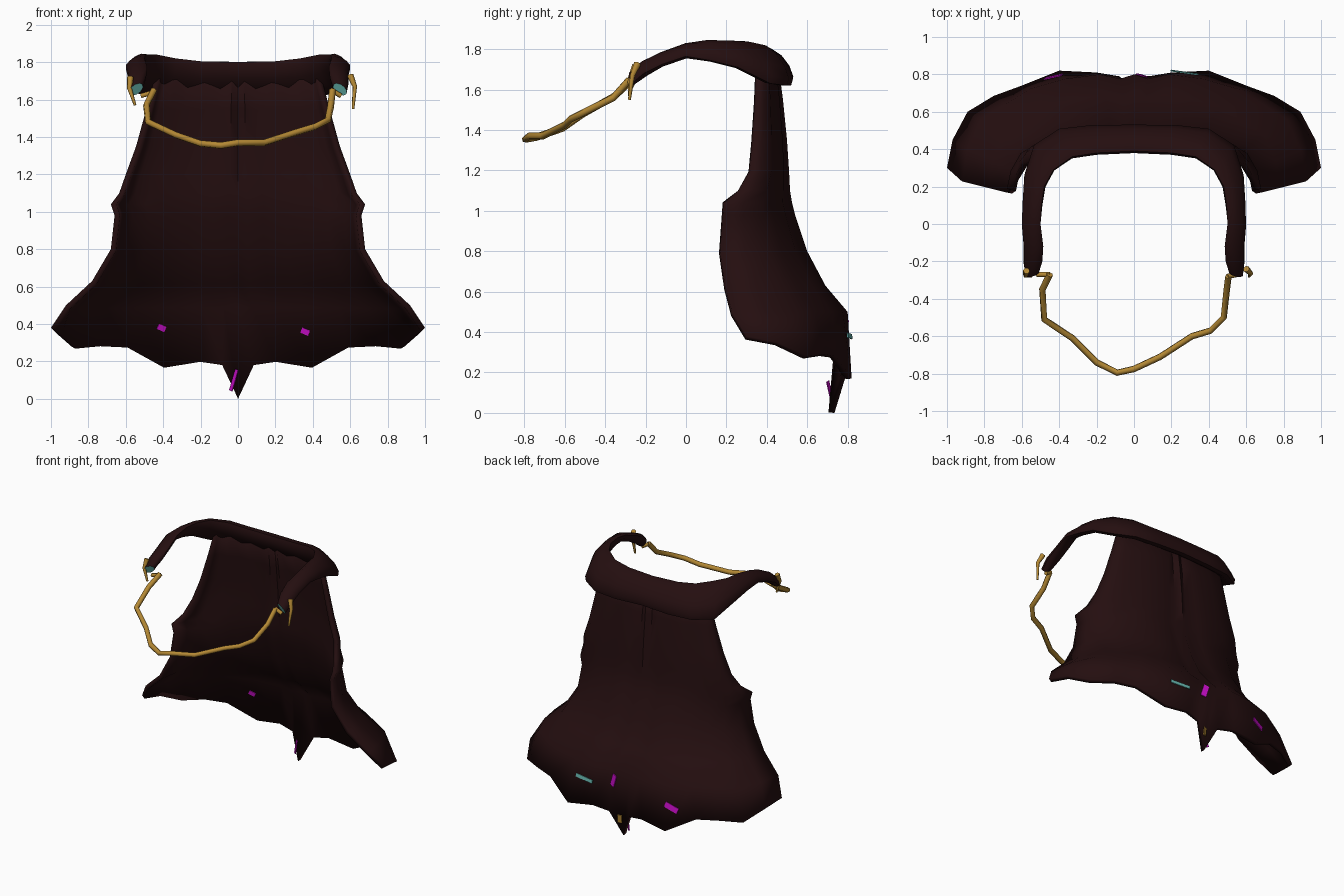
import bpy, bmesh, math
from mathutils import Vector
from mathutils.bvhtree import BVHTree

if "Cube" in bpy.data.objects:
    bpy.data.objects.remove(bpy.data.objects["Cube"])


def material(name, rgb):
    m = bpy.data.materials.new(name)
    m.diffuse_color = (*rgb, 1)
    m.use_nodes = True
    m.node_tree.nodes["Principled BSDF"].inputs["Base Color"].default_value = m.diffuse_color
    return m


CLOTH = material("dark maroon cloth", (0.018, 0.0045, 0.005))
GOLD = material("gold", (0.46, 0.25, 0.035))
TEAL = material("teal", (0.14, 0.48, 0.44))
MAGENTA = material("magenta", (0.55, 0.004, 0.55))


def add_object(name, verts, faces, mats, angle=50):
    me = bpy.data.meshes.new(name)
    me.from_pydata([tuple(v) for v in verts], [], faces)
    bm = bmesh.new()
    bm.from_mesh(me)
    bmesh.ops.recalc_face_normals(bm, faces=bm.faces)
    bm.to_mesh(me)
    bm.free()
    for m in mats:
        me.materials.append(m)
    ob = bpy.data.objects.new(name, me)
    bpy.context.collection.objects.link(ob)
    bpy.ops.object.select_all(action='DESELECT')
    ob.select_set(True)
    bpy.context.view_layer.objects.active = ob
    bpy.ops.object.shade_smooth_by_angle(angle=math.radians(angle))
    return ob


# Cape: U-shaped rows running down to a ragged hem
hem = [(0, .735, 0), (.08, .79, .18), (.2, .81, .2), (.4, .82, .17), (.6, .74, .28),
       (.75, .685, .29), (.89, .6, .28), (.97, .45, .35), (1, .3, .38)]
# height, half width, side y, back y
rows = [(1.78, .43, .37, .45), (1.55, .49, .36, .48), (1.35, .545, .345, .50),
        (1.2, .60, .33, .51), (1.1, .635, .27, .515), (1.04, .68, .20, .525),
        (.98, .66, .195, .54), (.8, .68, .18, .60), (.63, .78, .205, .69), (.5, .92, .24, .80)]
half = len(hem) - 1
verts = []
for z, w, ys, yb in rows:
    for i in range(-half, half + 1):
        hx, hy, _ = hem[abs(i)]
        f = min(1, (hy - .3) / .51) if abs(i) > 1 else 1
        ripple = .012 * math.cos(i * math.pi) if abs(i) < 6 else 0
        verts.append((math.copysign(hx, i) * w, ys + (yb - ys) * f - .012 + ripple, z))
for i in range(-half, half + 1):
    x, y, z = hem[abs(i)]
    verts.append((math.copysign(x, i), y, z))
n = 2 * half + 1
faces = [(r * n + c, (r + 1) * n + c, (r + 1) * n + c + 1, r * n + c + 1)
         for r in range(len(rows)) for c in range(n - 1)]
cape = add_object("cape", verts, faces, [CLOTH])
if cape.data.polygons[half].normal.y < 0:
    cape.data.flip_normals()
solid = cape.modifiers.new("thickness", 'SOLIDIFY')
solid.thickness = .03
solid.offset = -1

# Collar: flattened tube around the neck (inner edge, outer edge, half thickness)
stations = [((0, .39, 1.80), (0, .52, 1.63), .05), ((.2, .38, 1.805), (.22, .52, 1.62), .05),
            ((.33, .36, 1.82), (.40, .50, 1.62), .05), ((.43, .29, 1.84), (.53, .42, 1.63), .045),
            ((.48, .2, 1.84), (.58, .26, 1.71), .04), ((.495, .1, 1.84), (.59, .12, 1.745), .035),
            ((.50, 0, 1.82), (.60, 0, 1.765), .03), ((.485, -.12, 1.775), (.59, -.12, 1.725), .03),
            ((.49, -.2, 1.73), (.59, -.21, 1.68), .035), ((.51, -.265, 1.68), (.58, -.27, 1.63), .03)]
flip = lambda p: (-p[0], p[1], p[2])
path = [(flip(a), flip(b), t) for a, b, t in reversed(stations[1:])] + stations
mids = [(Vector(a) + Vector(b)) / 2 for a, b, _ in path]
SIDES = 10
verts = []
for k, (a, b, t) in enumerate(path):
    tangent = mids[min(k + 1, len(mids) - 1)] - mids[max(k - 1, 0)]
    axis = (Vector(b) - Vector(a)) / 2
    nrm = tangent.cross(axis).normalized()
    for s in range(SIDES):
        ang = 2 * math.pi * s / SIDES
        verts.append(mids[k] + axis * math.cos(ang) + nrm * t * math.sin(ang))
faces = [(k * SIDES + s, k * SIDES + (s + 1) % SIDES,
          (k + 1) * SIDES + (s + 1) % SIDES, (k + 1) * SIDES + s)
         for k in range(len(path) - 1) for s in range(SIDES)]
last = (len(path) - 1) * SIDES
faces += [tuple(range(SIDES)), tuple(range(last, last + SIDES))]
collar = add_object("collar", verts, faces, [CLOTH, TEAL])
for p in collar.data.polygons:
    if len(p.vertices) == SIDES:      # end caps
        p.material_index = 1


# Gold cord and hanging clasp strips
def cord(name, points, radius, taper=1.0):
    cu = bpy.data.curves.new(name, 'CURVE')
    cu.dimensions = '3D'
    cu.bevel_depth = radius
    cu.bevel_resolution = 1
    cu.use_fill_caps = True
    sp = cu.splines.new('POLY')
    sp.points.add(len(points) - 1)
    for k, (q, p) in enumerate(zip(sp.points, points)):
        q.co = (*p, 1)
        q.radius = 1 + (taper - 1) * k / (len(points) - 1)
    cu.materials.append(GOLD)
    ob = bpy.data.objects.new(name, cu)
    bpy.context.collection.objects.link(ob)


cord("neck_cord", [(-.45, -.27, 1.65), (-.49, -.35, 1.57), (-.48, -.51, 1.48), (-.33, -.61, 1.41),
                   (-.2, -.74, 1.365), (-.09, -.795, 1.355), (0, -.775, 1.37), (.14, -.71, 1.37),
                   (.31, -.60, 1.425), (.41, -.57, 1.455), (.48, -.5, 1.49), (.495, -.36, 1.56),
                   (.505, -.28, 1.65)], .018)
cord("clasp_strip_left", [(-.575, -.25, 1.72), (-.58, -.275, 1.66), (-.55, -.28, 1.57)], .018, .4)
cord("clasp_strip_right", [(.60, -.24, 1.73), (.625, -.265, 1.67), (.615, -.28, 1.55)], .018, .4)
cord("cord_knot_left", [(-.52, -.27, 1.62), (-.45, -.27, 1.64)], .014)
cord("cord_knot_right", [(.55, -.27, 1.62), (.50, -.28, 1.65)], .014)

# Small coloured patches lying on the cape near the hem
bpy.context.view_layer.update()
tree = BVHTree.FromObject(cape, bpy.context.evaluated_depsgraph_get())


def patch(name, x, z, w, h, tilt, side, mat):
    hit, nrm, _, _ = tree.ray_cast(Vector((x, 2 * side, z)), Vector((0, -side, 0)))
    if hit is None:
        return
    if nrm.y * side < 0:
        nrm = -nrm
    u = nrm.cross(Vector((0, 0, 1))).normalized()
    v = u.cross(nrm)
    c, s = math.cos(tilt), math.sin(tilt)
    u, v = u * c + v * s, v * c - u * s
    ps = [hit + nrm * d + u * a * w / 2 + v * b * h / 2 for d in (.001, .007)
          for a, b in ((-1, -1), (1, -1), (1, 1), (-1, 1))]
    fs = [(0, 1, 2, 3), (4, 5, 6, 7)] + [(i, (i + 1) % 4, 4 + (i + 1) % 4, 4 + i) for i in range(4)]
    add_object(name, ps, fs, [mat], 30)


patch("patch_back_teal", .27, .38, .15, .025, .05, 1, TEAL)
patch("patch_back_magenta", .04, .42, .04, .09, .3, 1, MAGENTA)
patch("patch_back_left", -.43, .34, .10, .04, .4, 1, MAGENTA)
patch("patch_back_gold", .015, .13, .03, .06, 0, 1, GOLD)
patch("patch_front_left", -.41, .38, .045, .03, .4, -1, MAGENTA)
patch("patch_front_right", .36, .36, .045, .03, .4, -1, MAGENTA)
patch("patch_tip_magenta", -.02, .10, .02, .12, .35, -1, MAGENTA)
